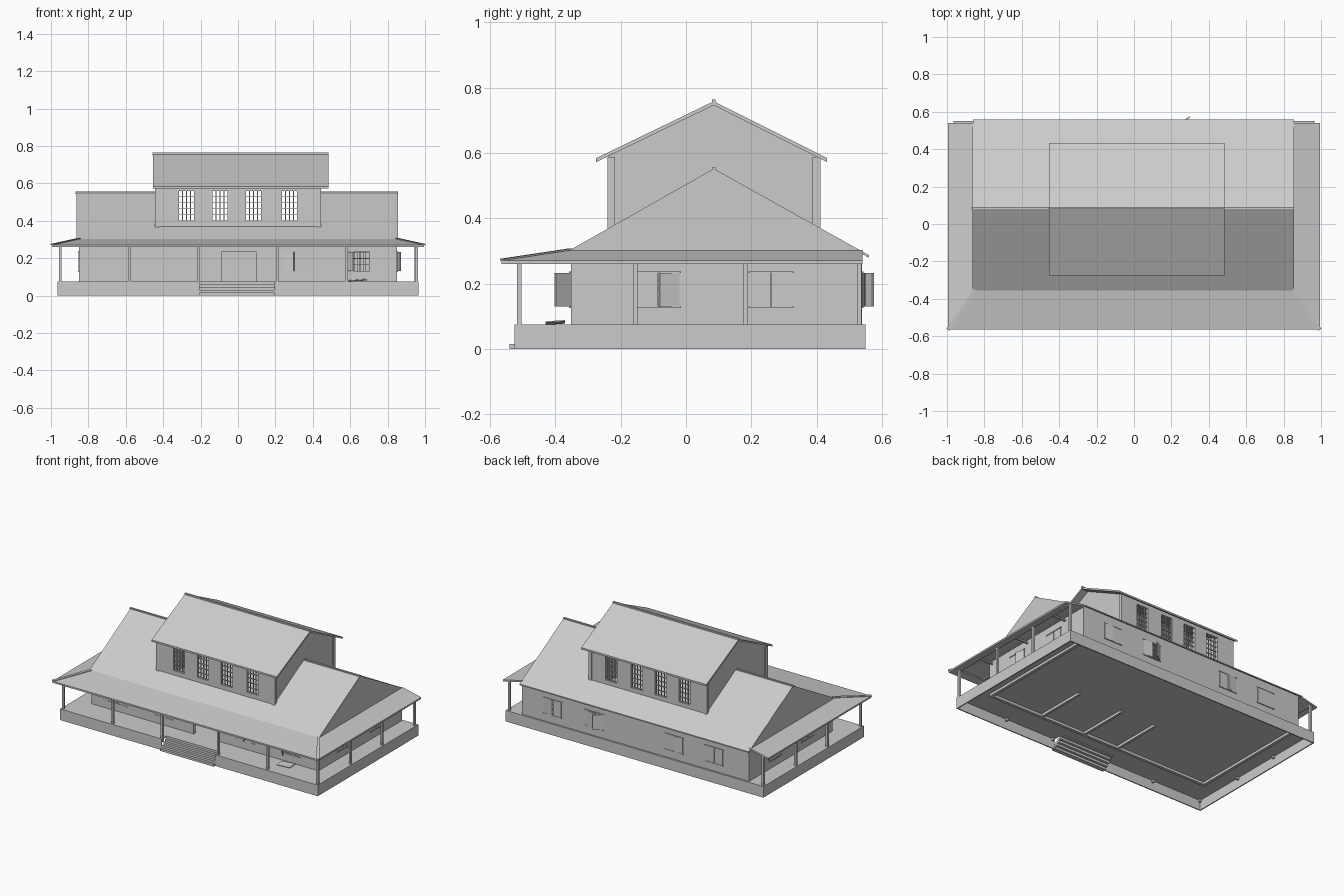
import bpy, bmesh
from math import radians
from mathutils import Matrix, Vector

cube = bpy.data.objects.get("Cube")
if cube:
    bpy.data.objects.remove(cube, do_unlink=True)

grey = bpy.data.materials.new("plain_grey")
grey.use_nodes = True
grey.diffuse_color = (0.6, 0.6, 0.6, 1)
grey.node_tree.nodes["Principled BSDF"].inputs["Base Color"].default_value = (0.6, 0.6, 0.6, 1)


class Part:
    """Collects boxes and prisms into one flat-shaded object."""

    def __init__(self, name):
        self.name, self.bm = name, bmesh.new()

    def box(self, lo, hi, m=Matrix()):
        lo, hi = Vector(lo), Vector(hi)
        size = Matrix.Diagonal((*(hi - lo), 1))
        bmesh.ops.create_cube(self.bm, size=1, matrix=m @ Matrix.Translation((lo + hi) / 2) @ size)

    def prism(self, pts, vec):
        face = self.bm.faces.new([self.bm.verts.new(p) for p in pts])
        ext = bmesh.ops.extrude_face_region(self.bm, geom=[face], use_keep_orig=True)
        moved = [v for v in ext["geom"] if isinstance(v, bmesh.types.BMVert)]
        bmesh.ops.translate(self.bm, verts=moved, vec=vec)

    def done(self):
        bmesh.ops.recalc_face_normals(self.bm, faces=self.bm.faces)
        me = bpy.data.meshes.new(self.name)
        self.bm.to_mesh(me)
        self.bm.free()
        me.materials.append(grey)
        bpy.context.collection.objects.link(bpy.data.objects.new(self.name, me))


def side(angle, x, y):
    """Wall frame: local x runs along the wall, local y points indoors."""
    return Matrix.Translation((x, y, 0)) @ Matrix.Rotation(radians(angle), 4, "Z")


def wall(name, m, u0, u1, z0, z1, holes, t=0.02):
    p, u = Part(name), u0
    for a, b, low, high in holes:
        p.box((u, 0, z0), (a, t, z1), m)
        if low > z0:
            p.box((a, 0, z0), (b, t, low), m)
        p.box((a, 0, high), (b, t, z1), m)
        u = b
    p.box((u, 0, z0), (u1, t, z1), m)
    p.done()


def glazing(name, m, holes, cols, rows, bar=0.004):
    p = Part(name)
    for a, b, low, high in holes:
        for i in range(cols + 1):
            u = a + (b - a) * i / cols
            p.box((u - bar / 2, 0.006, low), (u + bar / 2, 0.012, high), m)
        for j in range(rows + 1):
            z = low + (high - low) * j / rows
            p.box((a, 0.006, z - bar / 2), (b, 0.012, z + bar / 2), m)
    p.done()


def shutters(name, m, holes, swings):
    """Two leaves per window; a swing of None leaves that leaf out."""
    p = Part(name)
    for (a, b, low, high), (left, right) in zip(holes, swings):
        half = (b - a) / 2 - 0.001
        for u, s, swing in ((a, 1, left), (b, -1, right)):
            if swing is None:
                continue
            hinge = m @ Matrix.Translation((u, 0, 0)) @ Matrix.Rotation(radians(-s * swing), 4, "Z")
            x0, x1 = sorted((0, s * half))
            p.box((x0, -0.003, low), (x1, 0.003, high), hinge)
        for z in (low - 0.005, high):
            p.box((a - 0.005, -0.006, z), (b + 0.005, 0.002, z + 0.005), m)
    p.done()


def windows(centres, width, low, high):
    return [(c - width / 2, c + width / 2, low, high) for c in centres]


FLOOR, UNDER, FOOT, TOP, RIDGE_Y = 0.075, 0.067, 0.05, 0.295, 0.085

# Thin raised floor with a notch for the steps, and a hollow skirt below
base = Part("porch_floor")
base.prism([(-0.965, -0.525, UNDER), (-0.205, -0.525, UNDER), (-0.205, -0.46, UNDER),
            (0.195, -0.46, UNDER), (0.195, -0.525, UNDER), (0.965, -0.525, UNDER),
            (0.965, 0.55, UNDER), (-0.965, 0.55, UNDER)], (0, 0, FLOOR - UNDER))
base.done()

skirt = Part("base_skirt")
for lo, hi in (((-0.965, -0.525), (-0.205, -0.518)), ((0.195, -0.525), (0.965, -0.518)),
               ((-0.965, 0.543), (0.965, 0.55)), ((-0.965, -0.525), (-0.958, 0.55)),
               ((0.958, -0.525), (0.965, 0.55))):
    skirt.box((*lo, 0), (*hi, UNDER + 0.001))
skirt.done()

steps = Part("front_steps")
for i in range(5):
    front = -0.54 + 0.017 * i
    steps.box((-0.205, front, 0.015 * i), (0.195, front + 0.03, 0.015 * (i + 1)))
steps.done()

# Ground floor walls, windows and shutters
closed = (0, 0)
ground = [
    ("front", side(0, 0, -0.352), 0.85, (-0.655, -0.31, 0.30, 0.64),
     (closed, closed, (10, 5), (50, None))),
    ("back", side(180, 0, 0.538), 0.85, (-0.62, -0.31, 0.29, 0.59),
     ((5, 0), (8, 33), (0, 5), closed)),
    ("right", side(90, 0.85, 0), 0.0, (-0.085, 0.26), ((0, 18), closed)),
    ("left", side(-90, -0.85, 0), 0.0, (-0.26, 0.085), (closed, closed)),
]
for name, m, half, centres, swings in ground:
    holes = windows(centres, 0.128, 0.13, 0.232)
    cut = list(holes)
    if name == "front":
        cut.insert(2, (-0.085, 0.095, FLOOR, 0.235))
    u0, u1 = -half, half
    if not half:
        u0, u1 = (-0.332, 0.518) if name == "right" else (-0.518, 0.332)
    wall(name + "_wall", m, u0, u1, FOOT, TOP, cut)
    glazing(name + "_window_bars", m, holes, 4, 3)
    shutters(name + "_shutters", m, holes, swings)

inside = Part("inner_walls")
for x in (-0.154, 0.11, 0.445):
    inside.box((x - 0.008, -0.34, FOOT), (x + 0.008, 0.01, TOP))
inside.box((-0.83, -0.332, 0.285), (0.83, 0.518, TOP))
inside.done()

fallen = Part("fallen_shutter")
fallen.box((-0.05, -0.03, 0), (0.05, 0.03, 0.004),
           Matrix.Translation((0.64, -0.4, FLOOR + 0.004)) @ Matrix.Rotation(radians(-4), 4, "Y")
           @ Matrix.Rotation(radians(4), 4, "X"))
fallen.done()

# Main roof, open beneath the upper storey
roof = Part("main_roof")
for eave, edge, z in ((-0.36, -0.235, 0.300), (0.56, 0.405, 0.287)):
    slope = (0.552 - z) / (RIDGE_Y - eave)
    ze = z + slope * (edge - eave)
    outline = [(-0.862, eave, z), (0.855, eave, z), (0.855, RIDGE_Y, 0.552), (0.435, RIDGE_Y, 0.552),
               (0.435, edge, ze), (-0.435, edge, ze), (-0.435, RIDGE_Y, 0.552), (-0.862, RIDGE_Y, 0.552)]
    roof.prism(outline, (0, 0, -0.008))
for x0, x1 in ((-0.868, -0.44), (0.44, 0.856)):
    roof.box((x0, RIDGE_Y - 0.006, 0.543), (x1, RIDGE_Y + 0.006, 0.556))
roof.done()

# Gable ends, flush with the roof edge
gables = Part("main_gables")
for x in (-0.863, 0.836):
    gables.prism([(x, -0.352, TOP - 0.01), (x, 0.538, TOP - 0.01), (x, 0.538, 0.298),
                  (x, RIDGE_Y, 0.551), (x, -0.352, 0.303)], (0.02, 0, 0))
gables.done()

# Porch roof on three sides with hip caps
porch = Part("porch_roof")
IN_Z, OUT_Z = 0.303, 0.271
down = (0, 0, -0.011)
porch.prism([(-0.85, -0.352, IN_Z), (0.85, -0.352, IN_Z),
             (0.994, -0.565, OUT_Z), (-0.994, -0.565, OUT_Z)], down)
for s in (-1, 1):
    inner, outer = (s * 0.85, -0.352, IN_Z), (s * 0.994, -0.565, OUT_Z)
    porch.prism([inner, outer, (s * 0.994, 0.54, OUT_Z), (s * 0.85, 0.54, IN_Z)], down)
    a, b, w = Vector(inner), Vector(outer), Vector((0.008, 0.005 * s, 0))
    porch.prism([a - w, a + w, b + w, b - w], (0, 0, 0.005))
porch.done()

# Posts, edge beams and rafters midway between the posts
frame = Part("porch_posts")
spots = [(x, -0.51) for x in (-0.95, -0.58, -0.21, 0.21, 0.58, 0.955)]
spots += [(s * 0.95, y) for s in (-1, 1) for y in (-0.155, 0.182, 0.53)]
for x, y in spots:
    frame.box((x - 0.007, y - 0.007, FOOT), (x + 0.007, y + 0.007, 0.27))
frame.done()

beams = Part("porch_beams")
beams.box((-0.957, -0.517, 0.262), (0.957, -0.503, 0.27))
for s in (-1, 1):
    x0, x1 = sorted((s * 0.943, s * 0.957))
    beams.box((x0, -0.517, 0.262), (x1, 0.538, 0.27))
    x0, x1 = sorted((s * 0.85, s * 0.957))
    for y in (-0.32, 0.01, 0.365):
        beams.box((x0, y - 0.005, 0.26), (x1, y + 0.005, 0.27))
for x in (-0.77, -0.4, 0, 0.4, 0.77):
    beams.box((x - 0.005, -0.51, 0.26), (x + 0.005, -0.352, 0.27))
beams.done()

# Upper storey
for name, m, flip in (("upper_front", side(0, 0, -0.238), 1), ("upper_back", side(180, 0, 0.408), -1)):
    holes = windows(sorted(flip * c for c in (-0.275, -0.096, 0.083, 0.275)), 0.085, 0.40, 0.56)
    wall(name + "_wall", m, -0.44, 0.44, 0.33, 0.585, holes)
    glazing(name + "_window_bars", m, holes, 4, 5)

ends = Part("upper_end_walls")
for x in (-0.436, 0.416):
    ends.prism([(x, -0.22, 0.3), (x, 0.39, 0.3), (x, 0.408, 0.588),
                (x, RIDGE_Y, 0.75), (x, -0.238, 0.592)], (0.02, 0, 0))
ends.done()

corners = Part("upper_corner_posts")
for x in (-0.432, 0.432):
    for y in (-0.229, 0.399):
        corners.box((x - 0.012, y - 0.012, 0.34), (x + 0.012, y + 0.012, 0.588))
corners.done()

upper = Part("upper_roof")
for eave in (-0.275, 0.432):
    upper.prism([(-0.455, eave, 0.584), (0.483, eave, 0.584),
                 (0.483, RIDGE_Y, 0.758), (-0.455, RIDGE_Y, 0.758)], (0, 0, -0.012))
upper.box((-0.457, RIDGE_Y - 0.006, 0.75), (0.485, RIDGE_Y + 0.006, 0.764))
upper.done()
